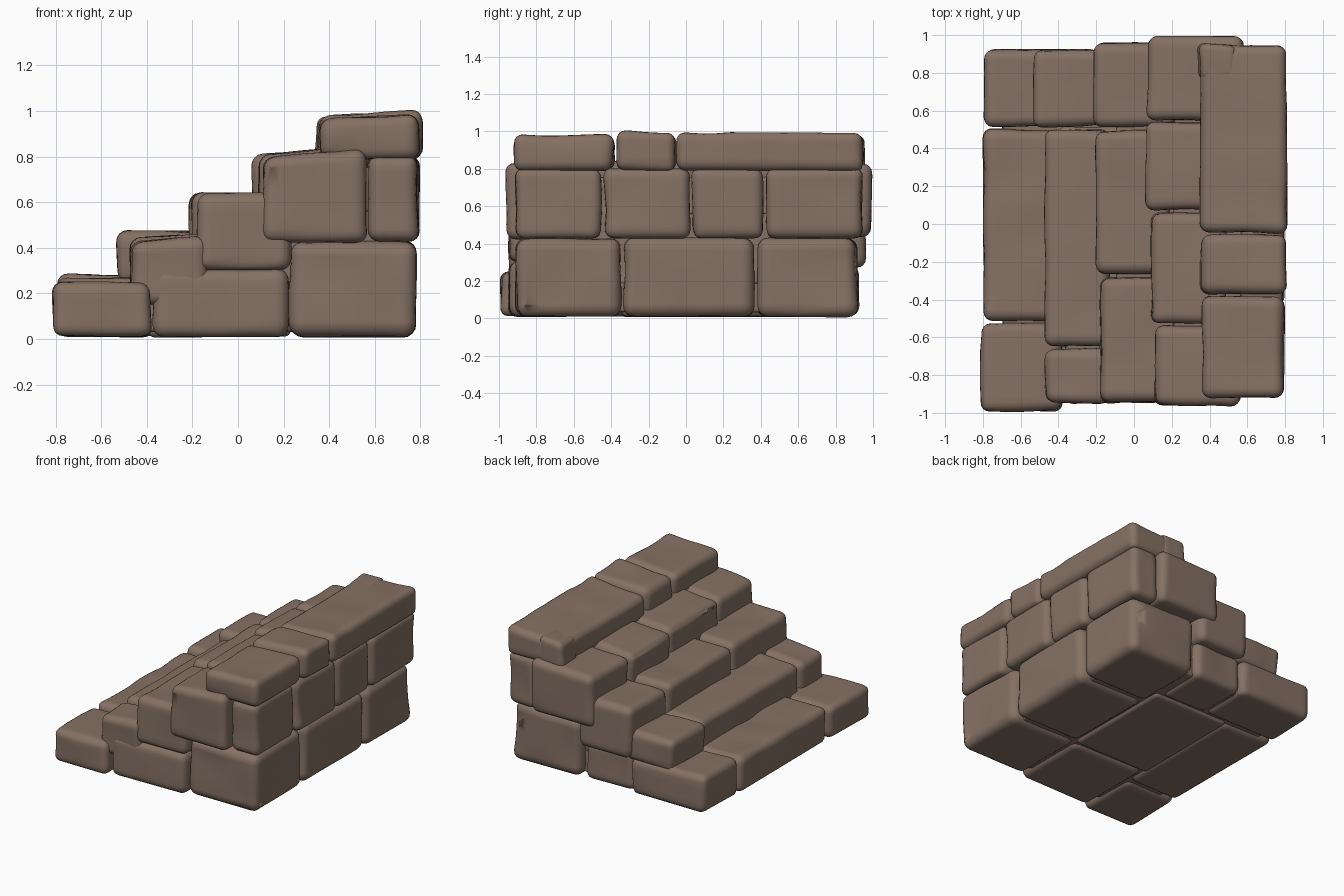
import bpy, bmesh, random
from mathutils import Vector, noise

if "Cube" in bpy.data.objects:
    bpy.data.objects.remove(bpy.data.objects["Cube"], do_unlink=True)
random.seed(4)

stone = bpy.data.materials.new("warm brown stone")
stone.use_nodes = True
colour = (0.235, 0.165, 0.127, 1)
stone.diffuse_color = colour
shader = stone.node_tree.nodes["Principled BSDF"]
shader.inputs["Base Color"].default_value = colour
shader.inputs["Roughness"].default_value = 0.9


def block(name, x, y, z, rise=0.0, radius=0.05, wear=0.015):
    """Worn stone: a slightly skewed box with round edges and soft dents."""
    bm = bmesh.new()
    bmesh.ops.create_cube(bm, size=1)
    for v in bm.verts:
        high = [c > 0 for c in v.co]
        for i, span in enumerate((x, y, z)):
            inward = random.uniform(0, wear) * (0.4 if i == 2 else 1)
            v.co[i] = span[1] - inward if high[i] else span[0] + inward
        if high[2] and not high[0]:
            v.co.z -= rise
    bmesh.ops.bevel(bm, geom=bm.edges[:], offset=radius, segments=4,
                    profile=0.5, affect='EDGES', clamp_overlap=True)
    # Cut the long faces so that the dents have vertices to move
    for i, span in enumerate((x, y, z)):
        count = max(2, int((span[1] - span[0]) / 0.07))
        for k in range(1, count):
            at, normal = Vector(), Vector()
            at[i] = span[0] + (span[1] - span[0]) * k / count
            normal[i] = 1
            bmesh.ops.bisect_plane(bm, geom=bm.verts[:] + bm.edges[:] + bm.faces[:],
                                   plane_co=at, plane_no=normal)
    bm.normal_update()
    for v in bm.verts:
        if v.co.z > z[0] + 0.02:
            dent = noise.noise(v.co * 4.5 + Vector((x[0], y[0], z[0])) * 9)
            v.co -= v.normal * wear * max(0, dent + 0.1)
    mesh = bpy.data.meshes.new(name)
    bm.to_mesh(mesh)
    bm.free()
    mesh.materials.append(stone)
    for p in mesh.polygons:
        p.use_smooth = True
    bpy.context.collection.objects.link(bpy.data.objects.new(name, mesh))


# First step
block("step_1_front", (-.82, -.37), (-1, -.515), (.01, .255))
block("step_1_middle", (-.81, -.36), (-.52, .51), (.005, .27))
block("step_1_back", (-.8, -.18), (.505, .93), (.01, .28), -.01)

# Second step
block("step_2_front", (-.48, -.12), (-.96, -.65), (.15, .455), .02)
block("step_2_middle", (-.48, -.12), (-.65, .51), (.15, .47), .025)
block("step_2_back", (-.54, -.12), (.505, .93), (.25, .48))

# Third step
block("step_3_front", (-.19, .245), (-.955, -.27), (.3, .645))
block("step_3_middle", (-.21, .2), (-.275, .51), (.3, .645))
block("step_3_back", (-.22, .22), (.505, .97), (.27, .645))

# Fourth step
block("step_4_front", (.1, .575), (-.97, -.53), (.42, .835), .03)
block("step_4_middle_front", (.08, .5), (-.535, .075), (.42, .85), .04)
block("step_4_middle_back", (.055, .5), (.07, .55), (.42, .85), .04)
block("step_4_back", (.06, .59), (.54, 1), (.43, .83), .015)

# Cap stones of the fifth step
block("cap_front", (.35, .805), (-.93, -.375), (.785, .99), .02)
block("cap_middle", (.345, .815), (-.38, -.05), (.785, 1.01), .025)
block("cap_back", (.34, .82), (-.055, .96), (.785, 1.0), .03)
block("cap_back_corner", (.33, .56), (.755, .962), (.78, .993), .01, .04)

# Lower and upper courses of the tall wall
for i, (y0, y1) in enumerate(((-.925, -.335), (-.34, .375), (.37, .925))):
    block(f"lower_wall_{i + 1}", (.22, .79), (y0, y1), (.005, .435), 0, .06)
for i, (y0, y1) in enumerate(((-.92, -.44), (-.445, .03), (.025, .425), (.42, .955))):
    block(f"upper_wall_{i + 1}", (.56, .8), (y0, y1), (.425, .81))

# Base stones under the steps
block("base_front", (-.38, .23), (-.955, -.35), (.005, .31))
block("base_middle", (-.4, .24), (-.36, .52), (.005, .31), 0, .03)
block("base_back", (-.2, .2), (.5, .91), (.01, .3))

# Hidden rubble filling the gaps between the stones
block("lower_core", (-.7, .7), (-.85, .85), (.03, .2), 0, .02)
block("middle_core", (-.1, .7), (-.85, .85), (.18, .58), 0, .02)
block("upper_core", (.2, .7), (-.85, .85), (.55, .76), 0, .02)
